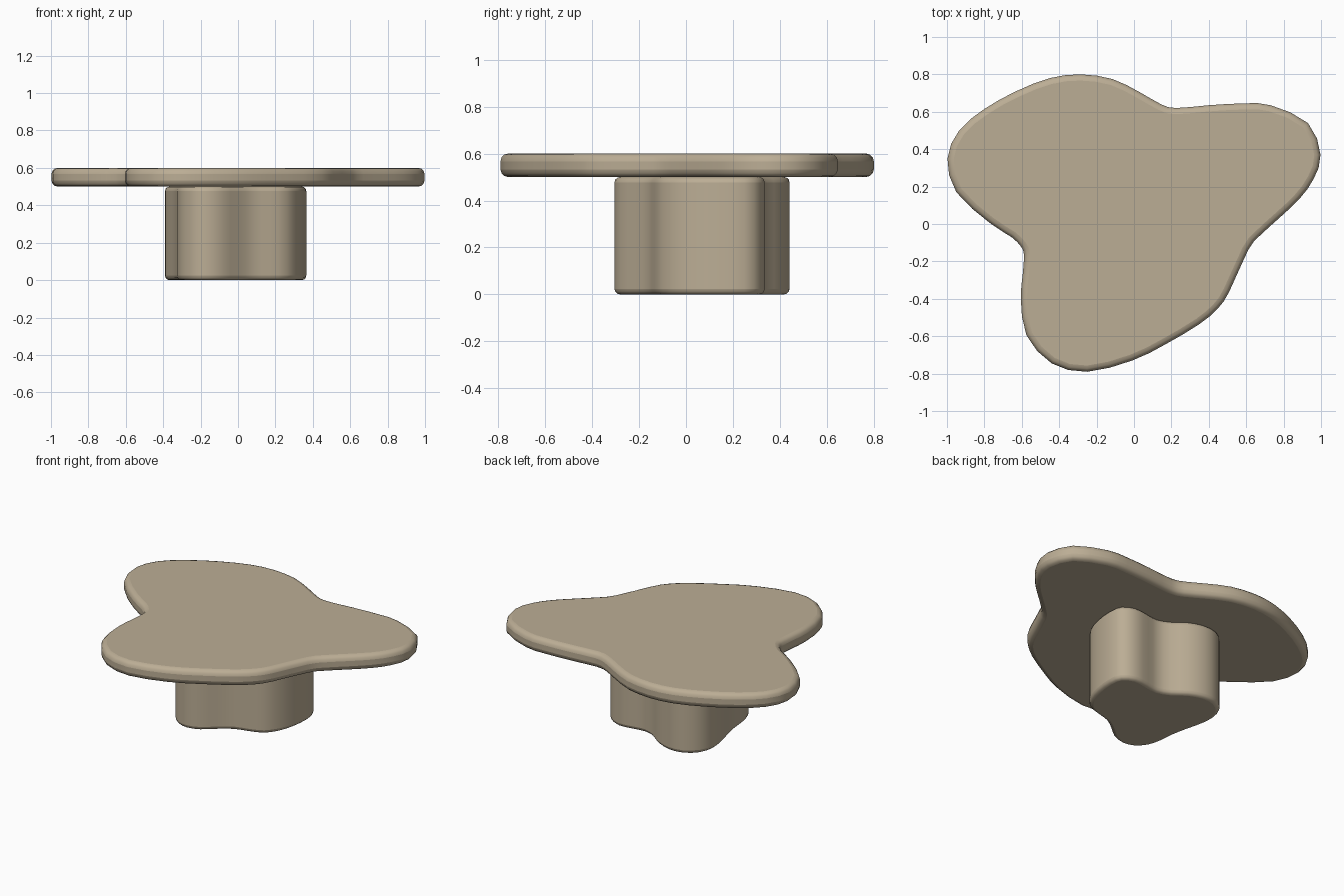
import bpy, bmesh, math
from mathutils import Vector

if "Cube" in bpy.data.objects:
    bpy.data.objects.remove(bpy.data.objects["Cube"])


def smooth_loop(points, steps=2):
    """Closed Catmull-Rom curve through the control points."""
    pts = [Vector(p) for p in points]
    n = len(pts)
    out = []
    for i in range(n):
        a, b, c, d = (pts[(i + k) % n] for k in (-1, 0, 1, 2))
        for s in range(steps):
            t = s / steps
            out.append(0.5 * (2 * b + (c - a) * t + (2 * a - 5 * b + 4 * c - d) * t * t
                              + (3 * b - a - 3 * c + d) * t ** 3))
    return out


def slab(name, points, z0, z1, radius):
    """Extrude an outline and round its upper and lower rims."""
    bm = bmesh.new()
    verts = [bm.verts.new((p.x, p.y, z0)) for p in smooth_loop(points)]
    face = bm.faces.new(verts)
    ext = bmesh.ops.extrude_face_region(bm, geom=[face], use_keep_orig=True)
    top = [v for v in ext["geom"] if isinstance(v, bmesh.types.BMVert)]
    bmesh.ops.translate(bm, verts=top, vec=(0, 0, z1 - z0))
    bmesh.ops.recalc_face_normals(bm, faces=bm.faces)
    mesh = bpy.data.meshes.new(name)
    bm.to_mesh(mesh)
    bm.free()
    obj = bpy.data.objects.new(name, mesh)
    bpy.context.collection.objects.link(obj)
    mat = bpy.data.materials.get("warm_beige") or bpy.data.materials.new("warm_beige")
    mat.diffuse_color = (0.50, 0.42, 0.30, 1)
    mat.use_nodes = True
    mat.node_tree.nodes["Principled BSDF"].inputs["Base Color"].default_value = mat.diffuse_color
    mesh.materials.append(mat)
    bev = obj.modifiers.new("rounded_rim", "BEVEL")
    bev.width = radius
    bev.segments = 3
    bev.limit_method = "ANGLE"
    bev.angle_limit = math.radians(70)
    bev.use_clamp_overlap = False
    bpy.ops.object.select_all(action="DESELECT")
    obj.select_set(True)
    bpy.context.view_layer.objects.active = obj
    bpy.ops.object.shade_smooth_by_angle(angle=math.radians(35))
    return obj


# Free-form table top
slab("table_top", [
    (0.997, 0.37), (0.93, 0.54), (0.73, 0.635), (0.59, 0.645), (0.40, 0.635),
    (0.225, 0.62), (0.145, 0.64), (0.03, 0.705), (-0.115, 0.775), (-0.285, 0.80),
    (-0.45, 0.78), (-0.63, 0.71), (-0.80, 0.615), (-0.935, 0.50), (-0.997, 0.35),
    (-0.95, 0.17), (-0.77, 0.005), (-0.655, -0.07), (-0.605, -0.12), (-0.588, -0.165),
    (-0.595, -0.27), (-0.605, -0.40), (-0.575, -0.595), (-0.44, -0.745), (-0.25, -0.79),
    (-0.01, -0.73), (0.165, -0.645), (0.35, -0.535), (0.45, -0.45), (0.51, -0.36),
    (0.61, -0.14), (0.67, -0.065), (0.78, 0.035), (0.885, 0.135), (0.96, 0.24),
], 0.5, 0.6, 0.033)

# Three-lobed pedestal
slab("pedestal", [
    (0.365, 0.20), (0.345, 0.29), (0.26, 0.335), (0.16, 0.325), (0.08, 0.315),
    (0.0, 0.345), (-0.08, 0.405), (-0.18, 0.44), (-0.28, 0.43), (-0.36, 0.365),
    (-0.39, 0.27), (-0.38, 0.17), (-0.355, 0.07), (-0.335, -0.03), (-0.325, -0.13),
    (-0.30, -0.22), (-0.24, -0.285), (-0.165, -0.305), (-0.08, -0.28), (0.0, -0.215),
    (0.08, -0.16), (0.17, -0.135), (0.26, -0.10), (0.32, -0.02), (0.352, 0.08),
], 0.0, 0.5, 0.024)
